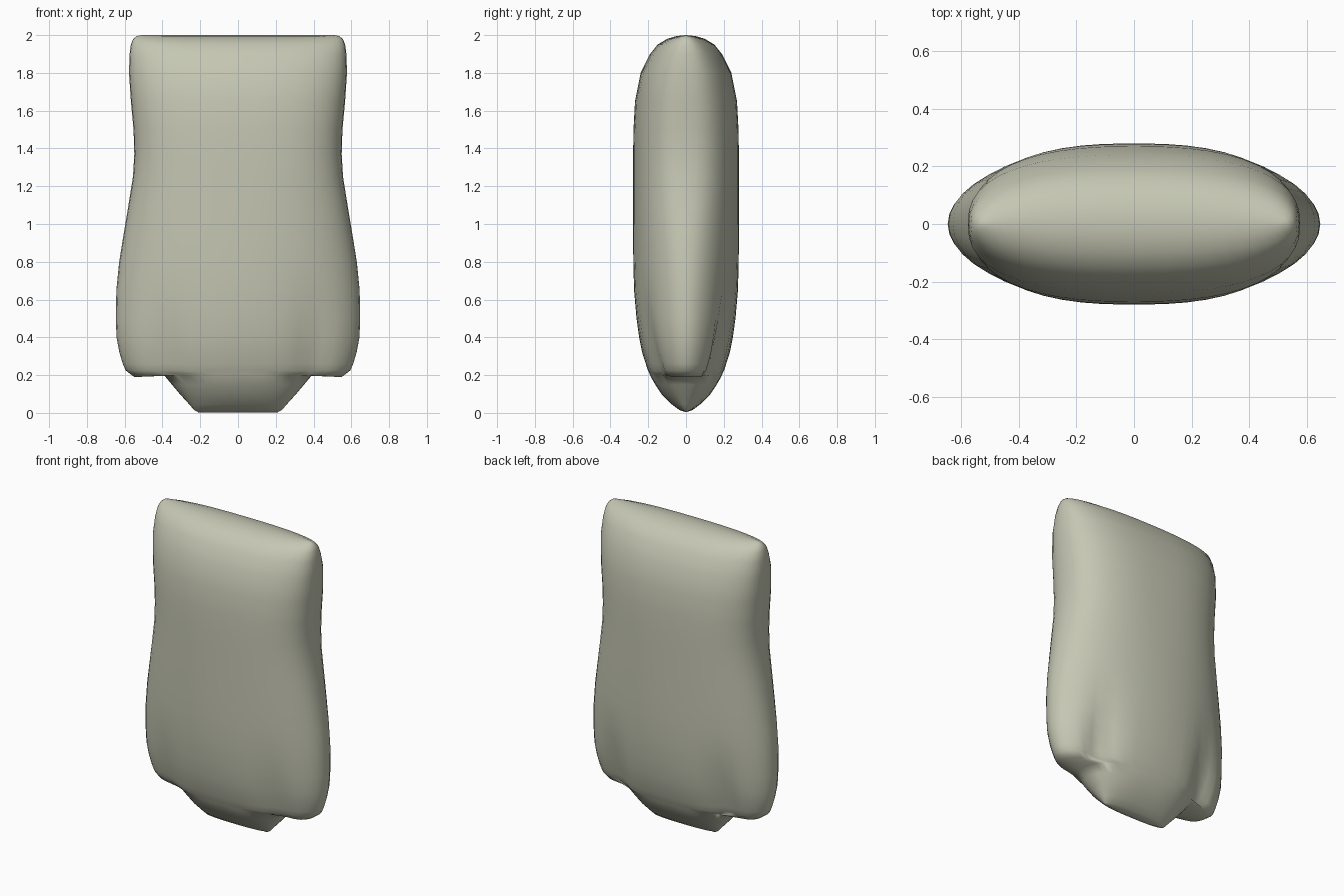
import bpy
import bmesh
import math

SEGMENTS = 48

cube = bpy.data.objects.get("Cube")
if cube:
    bpy.data.objects.remove(cube, do_unlink=True)


def make_material(name, colour):
    mat = bpy.data.materials.new(name)
    mat.use_nodes = True
    mat.diffuse_color = colour
    shader = mat.node_tree.nodes["Principled BSDF"]
    shader.inputs["Base Color"].default_value = colour
    shader.inputs["Roughness"].default_value = 0.8
    return mat


# Torso sections from the shoulder ridge to the hips: height, half width, half depth
UPPER = [
    (2.0, .51, 0), (1.995, .535, .05), (1.98, .555, .1), (1.95, .567, .15),
    (1.9, .574, .19), (1.8, .577, .24), (1.65, .567, .27), (1.5, .553, .278),
    (1.37, .549, .28), (1.25, .556, .28), (1.1, .58, .28), (.95, .605, .28),
    (.8, .629, .279), (.65, .644, .275), (.5, .647, .262), (.4, .643, .248),
    (.32, .628, .232), (.26, .61, .213), (.225, .595, .202), (.207, .55, .193),
]
# Crotch sections below the hip lobes
LOWER = [
    (.198, .39, .19), (.15, .35, .163), (.1, .308, .13),
    (.045, .258, .075), (.015, .232, .035), (.003, .21, 0),
]


def smooth_step(low, high, value):
    t = min(max((value - low) / (high - low), 0), 1)
    return t * t * (3 - 2 * t)


def section(z, width, depth, is_upper):
    """Rounded ring, with a groove between each hip lobe and the centre."""
    power = 2 + 0.5 * smooth_step(0.6, 1.5, z) if is_upper else 2.5
    groove = 1 - smooth_step(0.2, 0.75, z) if is_upper else 0
    points = []
    for i in range(SEGMENTS):
        angle = math.tau * i / SEGMENTS
        c, s = math.cos(angle), math.sin(angle)
        x = math.copysign(width * abs(c) ** (2 / power), c)
        y = math.copysign(depth * abs(s) ** (2 / power), s)
        strength = 0.3 if y > 0 else 0.17
        y *= 1 - strength * groove * math.exp(-((abs(x) - 0.4) / 0.08) ** 2)
        # Let the underside of each lobe hang slightly below the notch
        drop = 0.016 * smooth_step(0.38, 0.52, abs(x)) if z < 0.21 and is_upper else 0
        points.append((x, y, z - drop))
    return points


# Loft the torso
bm = bmesh.new()
sections = [section(*s, True) for s in UPPER] + [section(*s, False) for s in LOWER]
rings = [[bm.verts.new(p) for p in points] for points in sections]
for upper, lower in zip(rings, rings[1:]):
    for i in range(SEGMENTS):
        j = (i + 1) % SEGMENTS
        bm.faces.new((upper[i], lower[i], lower[j], upper[j]))

# Close the top and bottom ridges by joining their front and back edges
bmesh.ops.remove_doubles(bm, verts=bm.verts[:], dist=0.0004)
bmesh.ops.recalc_face_normals(bm, faces=bm.faces[:])
for face in bm.faces:
    face.smooth = True

mesh = bpy.data.meshes.new("torso")
bm.to_mesh(mesh)
bm.free()
mesh.materials.append(make_material("pale sage", (0.56, 0.57, 0.45, 1)))
torso = bpy.data.objects.new("torso", mesh)
bpy.context.collection.objects.link(torso)
